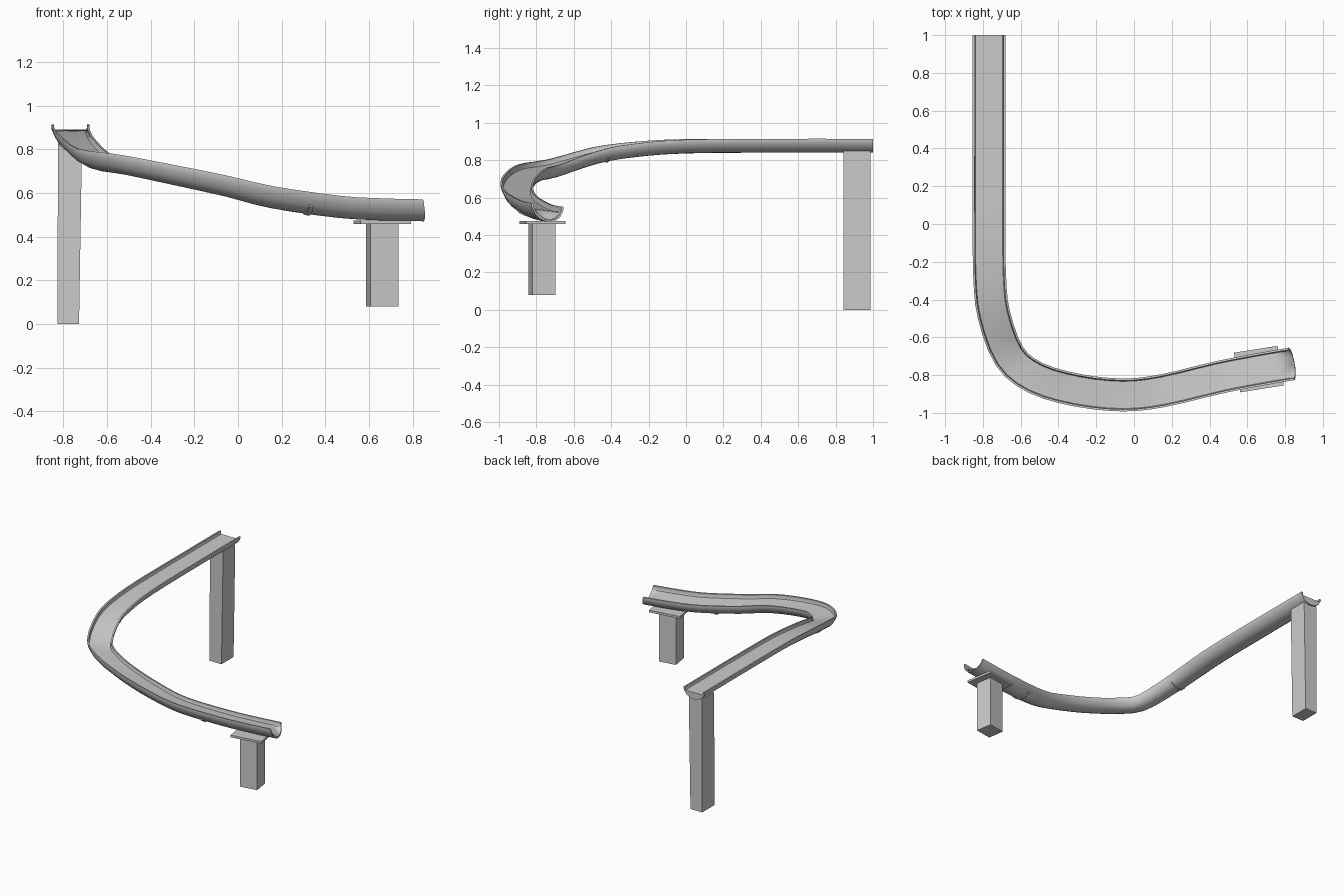
import bpy, bmesh, math
from mathutils import Vector

if "Cube" in bpy.data.objects:
    bpy.data.objects.remove(bpy.data.objects["Cube"])

# Route of the chute underside: x, y, z, bank, depth
ROUTE = [(-.767, 1, .84, 0, .074), (-.767, .5, .84, 0, .074), (-.767, 0, .836, .02, .075),
         (-.764, -.28, .815, .06, .077), (-.742, -.48, .78, .1, .08), (-.66, -.70, .71, .12, .082),
         (-.52, -.815, .685, .12, .083), (-.3, -.88, .638, .12, .085), (-.06, -.905, .585, .12, .087),
         (.15, -.883, .532, .12, .088), (.45, -.812, .488, .12, .089), (.66, -.771, .475, .12, .09),
         (.833, -.741, .471, .12, .09)]
N = len(ROUTE) - 1


def sample(t):
    """Catmull-Rom point along the route."""
    i = min(int(t), N - 1)
    f = t - i
    get = lambda k: Vector(ROUTE[max(0, min(N, k))])
    a, b, c, d = get(i - 1), get(i), get(i + 1), get(i + 2)
    return .5 * (2 * b + (c - a) * f + (2 * a - 5 * b + 4 * c - d) * f * f
                 + (3 * b - a - 3 * c + d) * f ** 3)


def place(t, u, v):
    """Point at sideways offset u and height fraction v; the mouth leans out at its foot."""
    p = sample(t)
    d = sample(min(N, t + .02)) - sample(max(0, t - .02))
    fwd = Vector((d[0], d[1], 0)).normalized()
    side = Vector((fwd.y, -fwd.x, 0))
    lean = .018 * (1 - v) * max(0, (t - N + .5) / .5)
    return Vector(p[:3]) + side * u + Vector((0, 0, v * p[4] - p[3] * u)) * 1 \
        + Vector((0, 0, 2 * p[3] * u)) + fwd * lean


def finish(name, bm, smooth=True):
    bmesh.ops.recalc_face_normals(bm, faces=bm.faces)
    me = bpy.data.meshes.new(name)
    bm.to_mesh(me)
    bm.free()
    ob = bpy.data.objects.new(name, me)
    bpy.context.collection.objects.link(ob)
    if smooth:
        bpy.ops.object.select_all(action='DESELECT')
        ob.select_set(True)
        bpy.context.view_layer.objects.active = ob
        bpy.ops.object.shade_smooth_by_angle(angle=math.radians(35))
    return ob


def sweep(name, rows, closed=True):
    """Skin a list of (t, section) rows."""
    bm = bmesh.new()
    rings = [[bm.verts.new(place(t, u, v)) for u, v in sec] for t, sec in rows]
    n = len(rings[0])
    for a, b in zip(rings, rings[1:]):
        for k in range(n if closed else n - 1):
            j = (k + 1) % n
            bm.faces.new((a[k], a[j], b[j], b[k]))
    if closed:
        bm.faces.new(rings[0])
        bm.faces.new(rings[-1])
    return finish(name, bm)


def mirrored(half):
    """Half section running from rim to centre, mirrored to the other rim."""
    return half + [(-u, v) for u, v in half[-2::-1]]


# Chute shell
outer = mirrored([(.087, 1), (.087, .84), (.079, .6), (.066, .34), (.045, .13), (.022, .03), (0, 0)])
inner = mirrored([(.076, 1), (.076, .82), (.07, .62), (.058, .4), (.04, .22), (.02, .12), (0, .1)])
steps = [k / 3 for k in range(3 * N + 1)]
sweep("chute", [(t, outer + inner[::-1]) for t in steps])

# Flat sliding surface, curling down at the mouth
level = .68
edge = lambda h: min((.074, .7), *[(u, v) for u, v in inner if u >= 0], key=lambda p: abs(p[1] - h))[0]
rows = []
for t in [k / 3 for k in range(3 * N - 1)] + [N - .5, N - .35, N - .2, N - .1, N]:
    f = max(0, (t - (N - .5)) / .5)
    dip = (level - .13) * f * f
    sec = []
    for k in range(9):
        u = -.074 + .148 * k / 8
        bowl = .12 + .5 * (abs(u) / .07) ** 2
        sec.append((u, max(level - dip, min(bowl, level))))
    rows.append((t, sec))
sweep("slide_surface", rows, closed=False)

# Upper end plate under the sliding surface
bm = bmesh.new()
bm.faces.new([bm.verts.new(place(0, u, min(v, level))) for u, v in outer])
finish("upper_end_plate", bm, False)

# Joint ribs under the chute
rib_out = [(u * 1.03, v - .07) for u, v in outer[3:-3]]
rib_in = [(u, v + .03) for u, v in outer[3:-3]]
for i, t in enumerate((3.72, 9.56)):
    sweep(f"joint_rib_{i + 1}", [(t - .03, rib_out + rib_in[::-1]), (t + .03, rib_out + rib_in[::-1])])


def block(name, centre, size, turn=0, top=None):
    """Box, optionally turned about z; top gives new (x min, x max) for the upper face."""
    bm = bmesh.new()
    bmesh.ops.create_cube(bm, size=1)
    c, s = math.cos(turn), math.sin(turn)
    for v in bm.verts:
        x, y, z = (a * b for a, b in zip(v.co, size))
        px = centre[0] + c * x - s * y
        if top and z > 0:
            px = top[1] if x > 0 else top[0]
        v.co = (px, centre[1] + s * x + c * y, centre[2] + z)
    return finish(name, bm, False)


# Supports
block("tall_leg", (-.777, .915, .425), (.098, .144, .85), top=(-.825, -.714))
turn = math.radians(9)
block("short_leg", (.661, -.77, .269), (.13, .124, .378), turn)
block("leg_plate", (.661, -.768, .466), (.234, .212, .016), turn)
